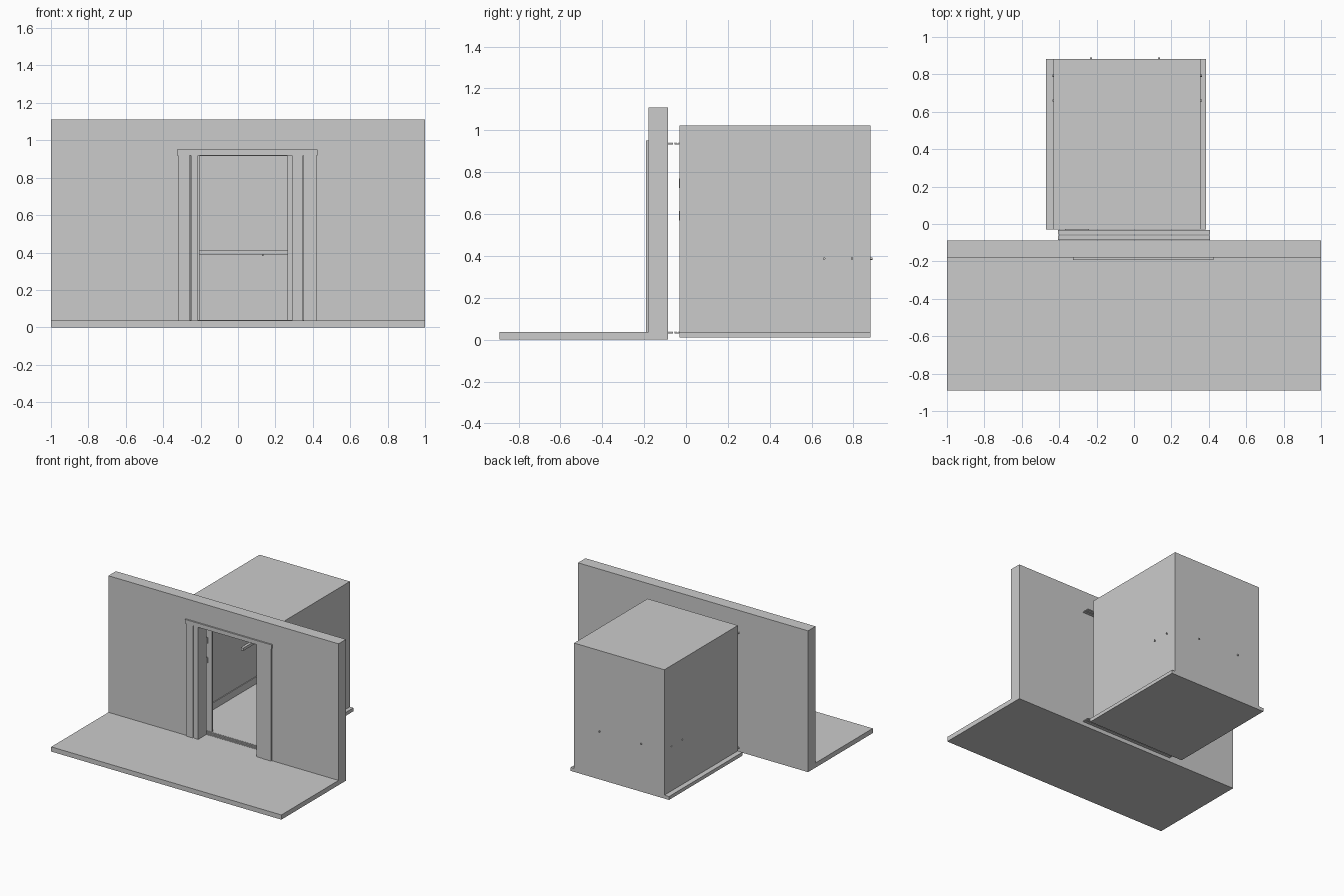
import bpy

if "Cube" in bpy.data.objects:
    bpy.data.objects.remove(bpy.data.objects["Cube"])

def join_boxes(name, boxes):
    """One object made of boxes, each given as (x0, x1, y0, y1, z0, z1)."""
    verts, faces = [], []
    for x0, x1, y0, y1, z0, z1 in boxes:
        n = len(verts)
        verts += [(x, y, z) for z in (z0, z1) for x, y in
                  ((x0, y0), (x1, y0), (x1, y1), (x0, y1))]
        faces += [[n + i for i in f] for f in
                  ((3, 2, 1, 0), (4, 5, 6, 7), (0, 1, 5, 4),
                   (1, 2, 6, 5), (2, 3, 7, 6), (3, 0, 4, 7))]
    me = bpy.data.meshes.new(name)
    me.from_pydata(verts, [], faces)
    ob = bpy.data.objects.new(name, me)
    bpy.context.collection.objects.link(ob)
    return ob

def wall_with_door(name, x0, x1, y0, y1, z0, z1, door):
    """Single solid wall, a doorway-shaped profile extruded in y."""
    a, b, h = door
    prof = [(x0, z0), (a, z0), (a, h), (b, h), (b, z0), (x1, z0), (x1, z1), (x0, z1)]
    n = len(prof)
    verts = [(x, y, z) for y in (y0, y1) for x, z in prof]
    faces = [list(range(n)), list(range(2 * n - 1, n - 1, -1))]
    faces += [[i, i + n, (i + 1) % n + n, (i + 1) % n] for i in range(n)]
    me = bpy.data.meshes.new(name)
    me.from_pydata(verts, [], faces)
    ob = bpy.data.objects.new(name, me)
    bpy.context.collection.objects.link(ob)
    return ob

def tube(name, paths, radius):
    """Round rods following straight-segment paths."""
    cu = bpy.data.curves.new(name, 'CURVE')
    cu.dimensions = '3D'
    cu.bevel_depth = radius
    cu.bevel_resolution = 2
    cu.use_fill_caps = True
    for pts in paths:
        sp = cu.splines.new('POLY')
        sp.points.add(len(pts) - 1)
        for p, co in zip(sp.points, pts):
            p.co = (*co, 1)
    ob = bpy.data.objects.new(name, cu)
    bpy.context.collection.objects.link(ob)
    return ob

FLOOR = 0.037

# Landing: floor slab and wall with doorway
join_boxes("landing_floor", [(-1, 1, -0.89, -0.18, 0, FLOOR)])
wall_with_door("landing_wall", -1, 1, -0.18, -0.087, 0, 1.11, (-0.255, 0.35, 0.92))
join_boxes("doorway_threshold", [(-0.255, 0.35, -0.18, -0.087, 0, FLOOR)])

# Door surround: casings, head and inner jambs
join_boxes("door_casing", [(-0.32, -0.26, -0.19, -0.178, FLOOR, 0.92),
                           (0.35, 0.42, -0.19, -0.178, FLOOR, 0.92)])
join_boxes("door_head", [(-0.326, 0.424, -0.192, -0.178, 0.92, 0.952)])
join_boxes("door_jambs", [(-0.252, -0.215, -0.187, -0.087, FLOOR, 0.92),
                          (0.29, 0.348, -0.187, -0.087, FLOOR, 0.92)])

# Grooved door tracks, sill and head: two ribbed plates each
for label, z in (("sill", 0.03), ("head", 0.933)):
    parts = []
    for y0, y1 in ((-0.086, -0.061), (-0.056, -0.031)):
        parts.append((-0.405, 0.405, y0, y1, z, z + 0.004))
        step = (y1 - y0) / 9
        parts += [(-0.405, 0.405, y0 + 2 * i * step, y0 + (2 * i + 1) * step,
                   z + 0.003, z + 0.008) for i in range(5)]
    join_boxes(label + "_track", parts)

# Car: wide platform, shell walls and roof
L, R, F, B, T = -0.43, 0.355, -0.03, 0.882, 0.01
join_boxes("car_platform", [(-0.47, 0.385, F, B, 0.01, FLOOR)])
join_boxes("car_side_walls", [(L, L + T, F + T, B - T, FLOOR, 1.01),
                              (R - T, R, F + T, B - T, FLOOR, 1.01)])
join_boxes("car_back_wall", [(L, R, B - T, B, FLOOR, 1.01)])
join_boxes("car_roof", [(L, R, F, B, 1.01, 1.022)])
wall_with_door("car_front_wall", L, R, F, F + T, FLOOR, 1.01, (-0.205, 0.265, 0.915))

# Interior trim: skirting and back seam strips
join_boxes("skirting", [(L + T, R - T, B - T - 0.006, B - T, FLOOR, 0.092),
                        (L + T, L + T + 0.006, F + T, B - T, FLOOR, 0.092),
                        (R - T - 0.006, R - T, F + T, B - T, FLOOR, 0.092)])
join_boxes("back_seam_strips", [(x - 0.003, x + 0.003, B - T - 0.003, B - T, 0.092, 1.01)
                                for x in (-0.157, 0.217)])

# Handrail around the back of the car with supports through the walls
rx0, rx1, ry, rz = L + 0.045, R - 0.045, B - 0.045, 0.4
rail = 0.011
join_boxes("handrail", [
    (rx0 - rail, rx1 + rail, ry - rail, ry + rail, rz - rail, rz + rail),
    (rx0 - rail, rx0 + rail, 0.6, ry - rail, rz - rail, rz + rail),
    (rx1 - rail, rx1 + rail, 0.6, ry - rail, rz - rail, rz + rail)])
supports = []
for x in (-0.23, 0.133):
    supports.append([(x, ry, 0.387), (x, B + 0.008, 0.387)])
for y in (0.66, 0.793):
    supports.append([(rx0, y, 0.387), (L - 0.005, y, 0.387)])
    supports.append([(rx1, y, 0.387), (R + 0.009, y, 0.387)])
tube("handrail_supports", supports, 0.006)

# Control plates set in the front return wall
join_boxes("control_plates", [(-0.37, -0.24, F - 0.004, F + T + 0.006, 0.57, 0.615),
                              (-0.37, -0.24, F - 0.004, F + T + 0.006, 0.725, 0.77)])
